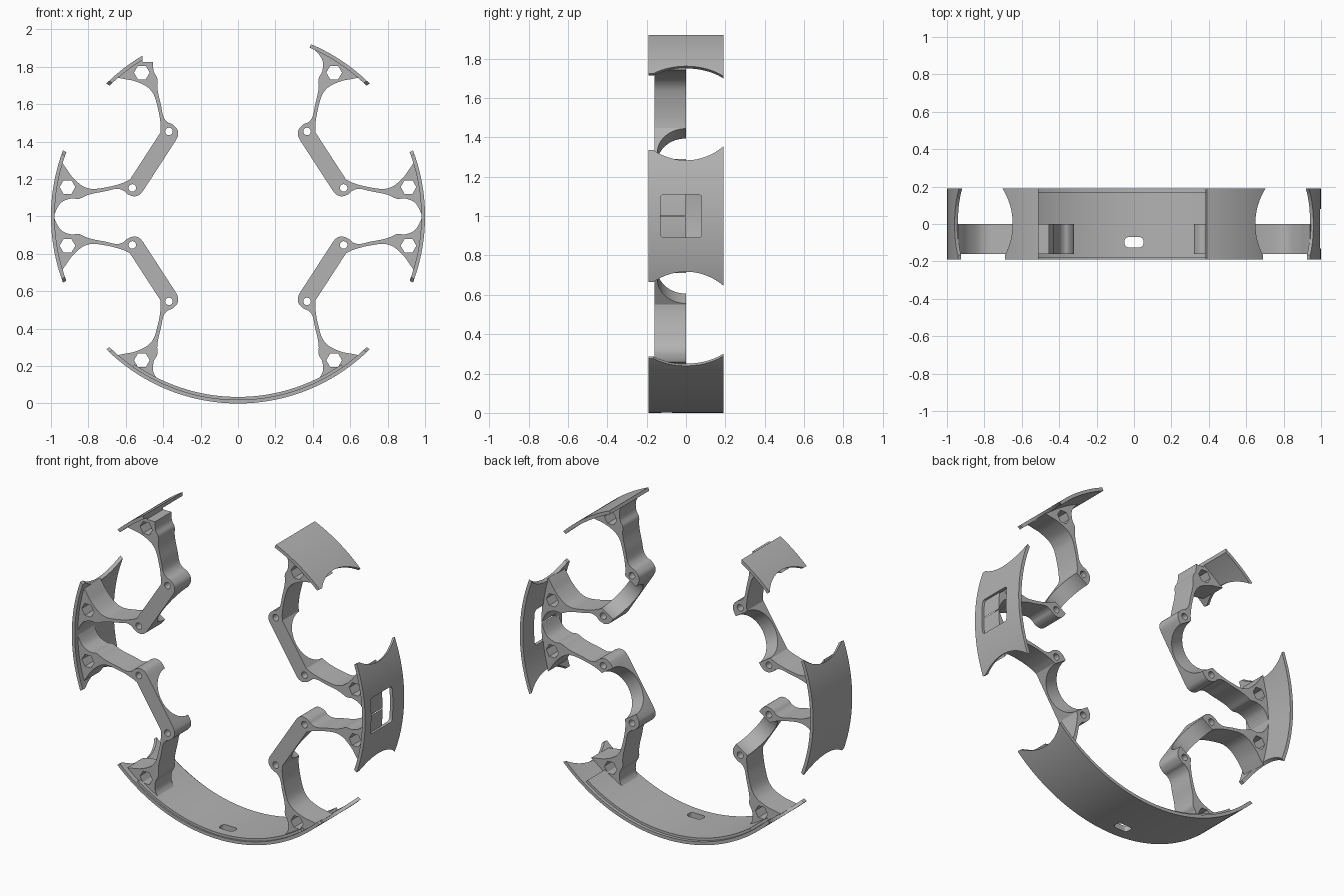
import bpy, bmesh
from math import sin, cos, pi, radians, hypot, atan2
from mathutils import Vector

cube = bpy.data.objects.get("Cube")
if cube:
    bpy.data.objects.remove(cube, do_unlink=True)

grey = bpy.data.materials.new("plain_grey")
grey.use_nodes = True
grey.diffuse_color = (0.45, 0.45, 0.45, 1)
grey.node_tree.nodes["Principled BSDF"].inputs["Base Color"].default_value = (0.45, 0.45, 0.45, 1)

GAP = radians(33)        # direction of each round gap, measured from the horizontal
FRONT, BACK = -0.19, 0.19


def place(axis, p, q, t):
    return {"x": (t, p, q), "y": (p, t, q), "z": (p, q, t)}[axis]


def prism(name, pts, t0, t1, axis="y"):
    """Extrude a closed outline along one world axis."""
    bm = bmesh.new()
    a, b = ([bm.verts.new(place(axis, p, q, t)) for p, q in pts] for t in (t0, t1))
    n = len(pts)
    bm.faces.new(a)
    bm.faces.new(b[::-1])
    for i in range(n):
        j = (i + 1) % n
        bm.faces.new((a[j], a[i], b[i], b[j]))
    bmesh.ops.recalc_face_normals(bm, faces=bm.faces)
    mesh = bpy.data.meshes.new(name)
    bm.to_mesh(mesh)
    bm.free()
    mesh.materials.append(grey)
    obj = bpy.data.objects.new(name, mesh)
    bpy.context.collection.objects.link(obj)
    return obj


def cut(obj, *cutters):
    """Subtract the cutters, then discard them."""
    for c in cutters:
        mod = obj.modifiers.new("cut", "BOOLEAN")
        mod.operation, mod.solver, mod.object = "DIFFERENCE", "EXACT", c
        bpy.context.view_layer.objects.active = obj
        bpy.ops.object.modifier_apply(modifier=mod.name)
        bpy.data.objects.remove(c, do_unlink=True)


def smooth(obj):
    bpy.ops.object.select_all(action="DESELECT")
    obj.select_set(True)
    bpy.context.view_layer.objects.active = obj
    bpy.ops.object.shade_smooth_by_angle(angle=radians(30))


def world(u, v, sx, sz):
    """Gap frame (u along the rim, v outward) to x, z in one of four quadrants."""
    return (sx * (v * cos(GAP) - u * sin(GAP)),
            1 + sz * (v * sin(GAP) + u * cos(GAP)))


def ngon(cx, cy, r, n):
    return [(cx + r * cos(2 * pi * i / n), cy + r * sin(2 * pi * i / n)) for i in range(n)]


def rounded_rect(x0, x1, y0, y1, r):
    pts = []
    for k, (cx, cy) in enumerate([(x1 - r, y1 - r), (x0 + r, y1 - r), (x0 + r, y0 + r), (x1 - r, y0 + r)]):
        pts += [(cx + r * cos(pi / 2 * (k + i / 6)), cy + r * sin(pi / 2 * (k + i / 6))) for i in range(7)]
    return pts


def radial_cylinder(r, v0, v1, sx, sz):
    """Cylinder pointing outward through the middle of a gap."""
    obj = prism("cutter", ngon(0, 0, r, 96), v0, v1, "z")
    for vert in obj.data.vertices:
        u, y, v = vert.co
        x, z = world(u, v, sx, sz)
        vert.co = (x, y, z)
    bm = bmesh.new()
    bm.from_mesh(obj.data)
    bmesh.ops.recalc_face_normals(bm, faces=bm.faces)
    bm.to_mesh(obj.data)
    bm.free()
    obj.hide_render = True
    return obj


def gap_cutters(sx, sz):
    lip = [world(u, v, sx, sz) for u, v in ((-0.232, 0.8), (0.232, 0.8), (0.232, 1.1), (-0.232, 1.1))]
    return radial_cylinder(0.285, 0.7, 1.2, sx, sz), prism("cutter", lip, -0.3, -0.165)


def trim():
    return prism("cutter", [(-0.51, 1.825), (-0.3, 1.825), (-0.3, 2.1), (-0.51, 2.1)], -0.3, 0.3)


def rim(name, a0, a1, inner, outer=1.0, y0=FRONT, y1=BACK):
    """Arc-shaped shell between two angles in degrees."""
    n = max(12, int(abs(a1 - a0)))
    ang = [radians(a0 + (a1 - a0) * i / n) for i in range(n + 1)]
    ring = [(outer * cos(a), 1 + outer * sin(a)) for a in ang]
    ring += [(inner * cos(a), 1 + inner * sin(a)) for a in reversed(ang)]
    return prism(name, ring, y0, y1)


def spline(pts, steps=6):
    """Smooth open curve through the points."""
    p = [Vector(q) for q in [pts[0]] + pts + [pts[-1]]]
    out = []
    for a, b, c, d in zip(p, p[1:], p[2:], p[3:]):
        for i in range(steps):
            t = i / steps
            q = 0.5 * (2 * b + (c - a) * t + (2 * a - 5 * b + 4 * c - d) * t * t
                       + (3 * b - a - 3 * c + d) * t ** 3)
            out.append(tuple(q))
    return out + [pts[-1]]


# Curved rim panels, with round bites where they face a gap
left = rim("left_side_panel", -23, 23, 0.98)
cut(left, *gap_cutters(1, 1), *gap_cutters(1, -1),
    prism("cutter", rounded_rect(-0.13, 0.08, 0.89, 1.11, 0.02), 0.8, 1.2, "x"))
right = rim("right_side_panel", 157, 203, 0.98)
cut(right, *gap_cutters(-1, 1), *gap_cutters(-1, -1))
top_left = rim("upper_left_panel", 43, 67, 0.98)
cut(top_left, *gap_cutters(1, 1))
top_right = rim("upper_right_panel", 113, 137, 0.98)
cut(top_right, *gap_cutters(-1, 1), trim())


def slot():
    return prism("cutter", rounded_rect(-0.05, 0.05, -0.125, -0.07, 0.02), -0.2, 0.3, "z")


bottom = rim("bottom_panel", 223, 317, 0.98)
cut(bottom, *gap_cutters(1, -1), *gap_cutters(-1, -1), slot())
pad = rim("bottom_inner_pad", 235, 305, 0.965, 0.985, -0.18, 0.17)
cut(pad, slot())

# Arm outline: half of it in the gap frame, mirrored about the gap direction
inner_edge = [(0.16, 0.50), (0.19, 0.505), (0.213, 0.525), (0.222, 0.56), (0.218, 0.59), (0.23, 0.625),
              (0.275, 0.67), (0.315, 0.712), (0.347, 0.74), (0.385, 0.765), (0.405, 0.80),
              (0.445, 0.83), (0.485, 0.835), (0.535, 0.827)]
outer_edge = [(0.27, 0.947), (0.285, 0.91), (0.305, 0.86), (0.316, 0.80), (0.312, 0.76), (0.293, 0.721),
              (0.243, 0.665), (0.21, 0.634), (0.18, 0.61), (0.15, 0.592)]
a0, a1 = (atan2(*p) for p in (inner_edge[-1], outer_edge[0]))
seat = [(0.986 * sin(a0 + (a1 - a0) * i / 6), 0.986 * cos(a0 + (a1 - a0) * i / 6)) for i in range(1, 6)]
half = spline(inner_edge) + seat + spline(outer_edge)
outline = half + [(-u, v) for u, v in reversed(half)]

for sx, side in ((1, "left"), (-1, "right")):
    for sz, level in ((1, "upper"), (-1, "lower")):
        arm = prism(f"{level}_{side}_arm", [world(u, v, sx, sz) for u, v in outline], -0.16, 0)
        holes = [radial_cylinder(0.145, 0.4, 0.66, sx, sz)]
        for s in (1, -1):
            holes.append(prism("cutter", ngon(*world(s * 0.18, 0.557, sx, sz), 0.02, 24), -0.3, 0.1))
            holes.append(prism("cutter", ngon(*world(s * 0.365, 0.85, sx, sz), 0.042, 6), -0.3, 0.1))
        cut(arm, *holes)
        if (sx, sz) == (-1, 1):
            cut(arm, trim())
        smooth(arm)

for panel in (left, right, top_left, top_right, bottom, pad):
    smooth(panel)
